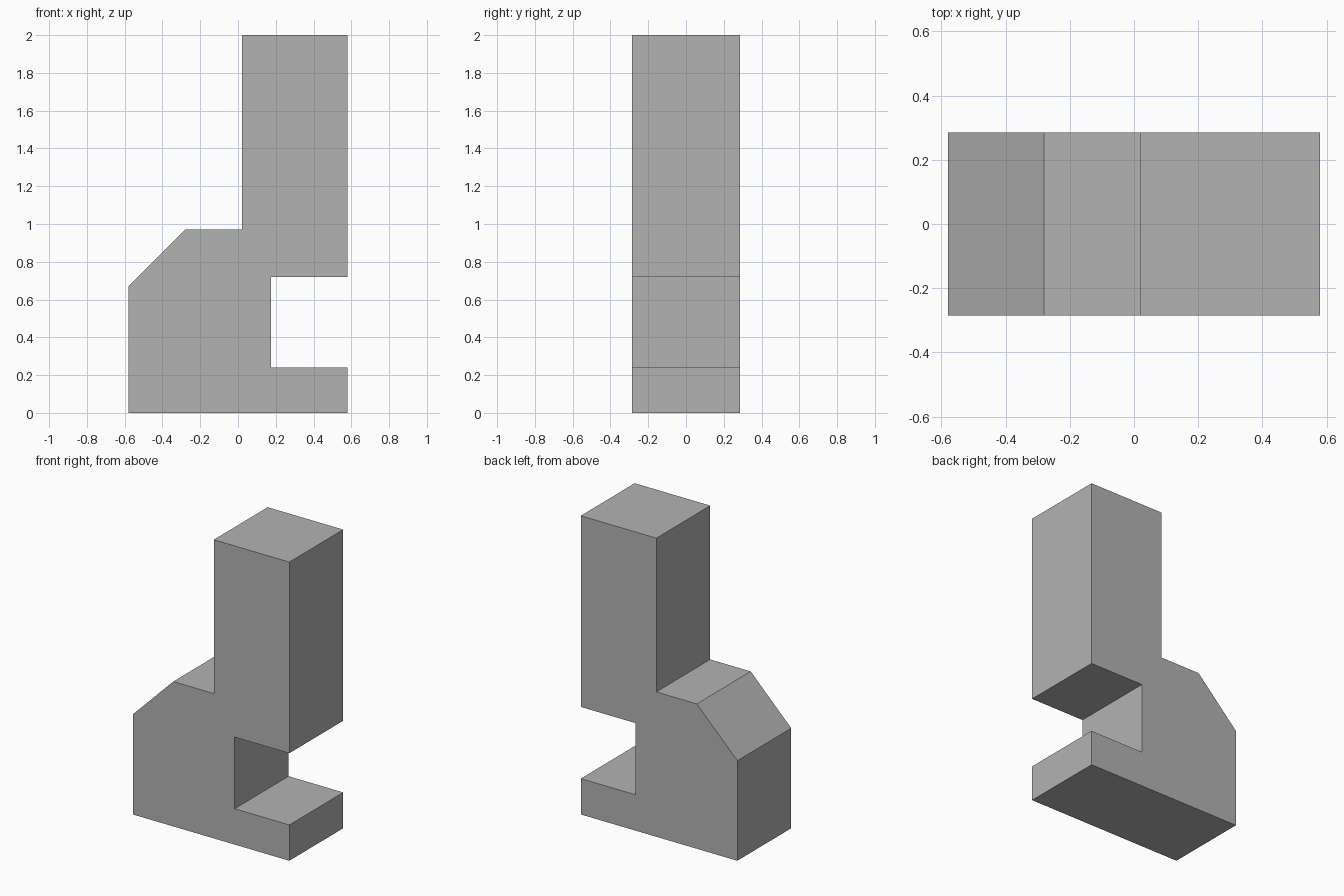
import bpy
import bmesh

cube = bpy.data.objects.get("Cube")
if cube:
    bpy.data.objects.remove(cube, do_unlink=True)

# Single grey material
GREY = (0.45, 0.45, 0.45, 1.0)
mat = bpy.data.materials.new("plain grey")
mat.use_nodes = True
mat.diffuse_color = GREY
mat.node_tree.nodes["Principled BSDF"].inputs["Base Color"].default_value = GREY


def extrude_profile(name, profile, half_depth):
    """Extrude an XZ outline symmetrically along Y."""
    bm = bmesh.new()
    face = bm.faces.new([bm.verts.new((x, -half_depth, z)) for x, z in profile])
    moved = bmesh.ops.extrude_face_region(bm, geom=[face])["geom"]
    verts = [v for v in moved if isinstance(v, bmesh.types.BMVert)]
    bmesh.ops.translate(bm, verts=verts, vec=(0, 2 * half_depth, 0))
    bmesh.ops.recalc_face_normals(bm, faces=bm.faces)
    mesh = bpy.data.meshes.new(name)
    bm.to_mesh(mesh)
    bm.free()
    mesh.materials.append(mat)
    obj = bpy.data.objects.new(name, mesh)
    bpy.context.collection.objects.link(obj)
    return obj


# Bracket outline: base with side slot, tall post, chamfered shoulder
outline = [
    (-0.58, 0), (0.58, 0), (0.58, 0.24), (0.175, 0.24),
    (0.175, 0.72), (0.58, 0.72), (0.58, 2), (0.02, 2),
    (0.02, 0.97), (-0.28, 0.97), (-0.58, 0.67),
]
extrude_profile("slotted_bracket", outline, 0.285)
